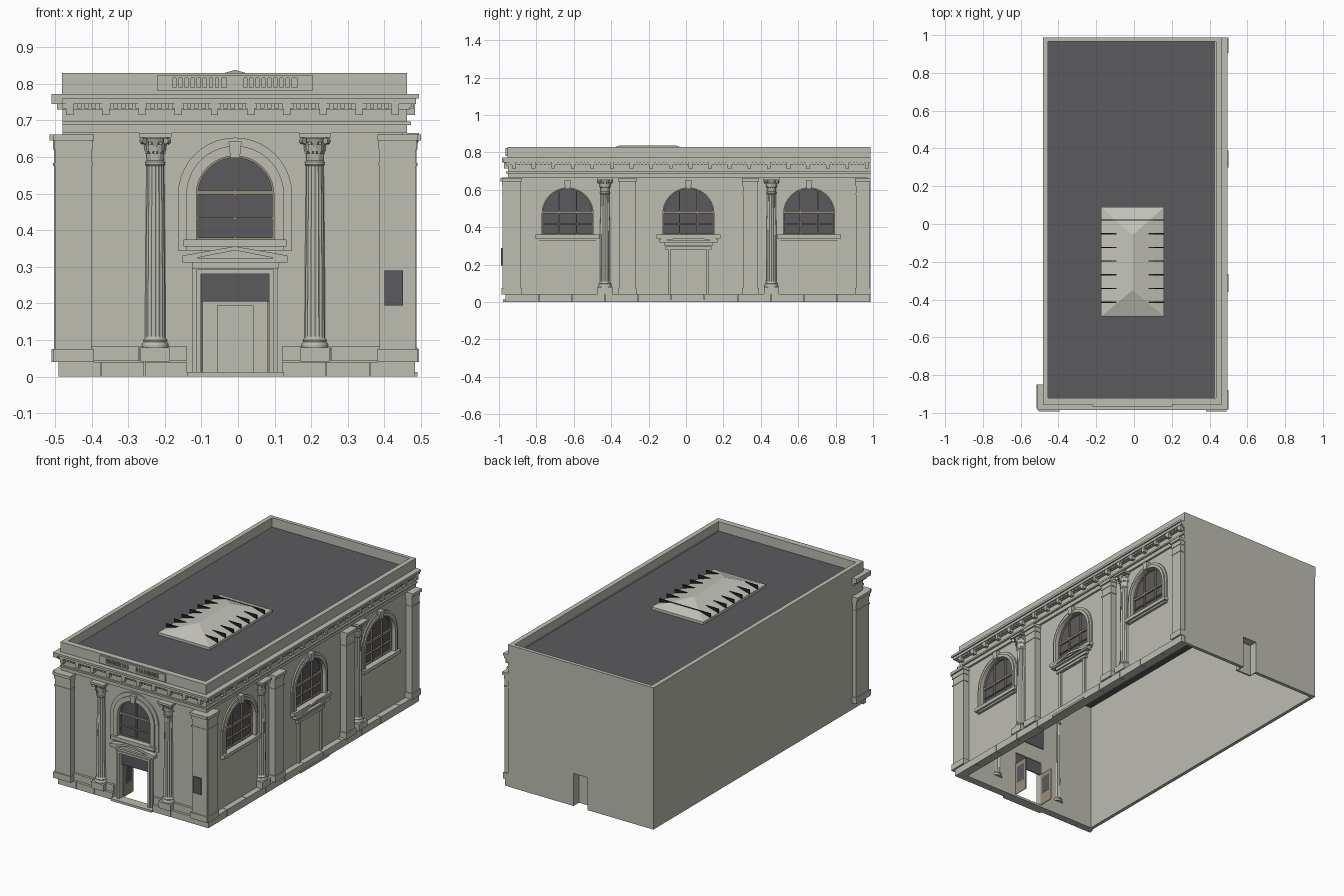
import bpy, bmesh, math
from mathutils import Matrix, Vector

cube = bpy.data.objects.get("Cube")
if cube:
    bpy.data.objects.remove(cube)


def material(name, rgb):
    m = bpy.data.materials.new(name)
    m.use_nodes = True
    m.diffuse_color = (*rgb, 1)
    m.node_tree.nodes["Principled BSDF"].inputs["Base Color"].default_value = (*rgb, 1)
    return m


STONE = material("pale stone", (0.51, 0.51, 0.45))
SLATE = material("dark slate", (0.105, 0.105, 0.113))
LIGHT = material("skylight panel", (0.55, 0.55, 0.50))
TAN = material("tan timber", (0.32, 0.27, 0.20))
BLACK = material("black metal", (0.015, 0.015, 0.015))

# Every facade uses (along, outward, height) coordinates
FRONT = Matrix(((1, 0, 0, 0), (0, -1, 0, -0.94), (0, 0, 1, 0), (0, 0, 0, 1)))
SIDE = Matrix(((0, 1, 0, 0.45), (1, 0, 0, 0), (0, 0, 1, 0), (0, 0, 0, 1)))
PLAIN = Matrix(((0, -1, 0, -0.48), (1, 0, 0, 0), (0, 0, 1, 0), (0, 0, 0, 1)))
BACK = Matrix(((1, 0, 0, 0), (0, 1, 0, 0.987), (0, 0, 1, 0), (0, 0, 0, 1)))
WORLD = Matrix.Identity(4)
MID = -0.008


def finish(bm, name, face, mat):
    bm.transform(face)
    bmesh.ops.recalc_face_normals(bm, faces=bm.faces)
    me = bpy.data.meshes.new(name)
    bm.to_mesh(me)
    bm.free()
    me.materials.append(mat)
    ob = bpy.data.objects.new(name, me)
    bpy.context.collection.objects.link(ob)
    return ob


def add_box(bm, u0, u1, d0, d1, z0, z1):
    size = Matrix.Diagonal((u1 - u0, d1 - d0, z1 - z0, 1))
    at = Matrix.Translation(((u0 + u1) / 2, (d0 + d1) / 2, (z0 + z1) / 2))
    bmesh.ops.create_cube(bm, size=1, matrix=at @ size)


def boxes(name, face, mat, *items):
    bm = bmesh.new()
    for it in items:
        add_box(bm, *it)
    return finish(bm, name, face, mat)


def prism(name, face, mat, outlines, d0, d1):
    """Extruded outline; later outlines are holes."""
    bm = bmesh.new()
    caps = ([], [])
    for pts in outlines:
        rows = [[bm.verts.new((u, d, z)) for u, z in pts] for d in (d0, d1)]
        n = len(pts)
        for i in range(n):
            j = (i + 1) % n
            bm.faces.new((rows[0][i], rows[0][j], rows[1][j], rows[1][i]))
            for k in (0, 1):
                caps[k].append(bm.edges.get((rows[k][i], rows[k][j])))
    for edges in caps:
        bmesh.ops.triangle_fill(bm, edges=edges, use_beauty=True, normal=(0, 1, 0))
    return finish(bm, name, face, mat)


def rect(u0, u1, z0, z1):
    return [(u0, z0), (u1, z0), (u1, z1), (u0, z1)]


def arch(c, half, z0, spring, n=20):
    arc = [(c + half * math.cos(math.pi * i / n), spring + half * math.sin(math.pi * i / n)) for i in range(n + 1)]
    return [(c - half, z0), (c + half, z0)] + arc


def gate(c, half, top, border, z0=0.013):
    """Door-frame outline around an opening."""
    a, b = half + border, half
    return [(c - a, z0), (c - b, z0), (c - b, top), (c + b, top), (c + b, z0), (c + a, z0),
            (c + a, top + border), (c - a, top + border)]


def window(label, face, c, half, z0, spring, trim, bars):
    prism(label + "_glass", face, SLATE, [arch(c, half + 0.004, z0 - 0.004, spring)], -0.024, -0.018)
    bits = [(c - half, c + half, -0.018, -0.008, z, z + t) for z, t in ((spring, 0.012), (z0 + 0.055, 0.005))]
    for u in bars:
        top = spring + math.sqrt(half ** 2 - u ** 2)
        bits.append((c + u - 0.003, c + u + 0.003, -0.018, -0.009, z0, top))
    boxes(label + "_glazing_bars", face, TAN, *bits)
    prism(label + "_frame", face, TAN, [arch(c, half, z0, spring), arch(c, half - 0.005, z0 + 0.005, spring)], -0.018, -0.008)
    for k, (grow, out) in enumerate(((trim, 0.008), (trim * 0.55, 0.015))):
        prism(f"{label}_surround_{k}", face, STONE,
              [arch(c, half + grow, z0 - 0.03, spring), arch(c, half, z0, spring)], 0, out)
    top = spring + half
    prism(label + "_keystone", face, STONE,
          [[(c - 0.013, top - 0.005), (c + 0.013, top - 0.005), (c + 0.018, top + 0.04), (c - 0.018, top + 0.04)]], 0, 0.025)
    boxes(label + "_sill", face, STONE, (c - half - 0.035, c + half + 0.035, -0.01, 0.026, z0 - 0.02, z0))


def pediment(label, face, c, half, z):
    boxes(label + "_cornice", face, STONE, (c - half, c + half, 0, 0.03, z, z + 0.009),
          (c - half + 0.025, c + half - 0.025, 0, 0.018, z - 0.016, z))
    tri = [(c - half, z + 0.009), (c + half, z + 0.009), (c + half, z + 0.019), (c, z + 0.044), (c - half, z + 0.019)]
    hole = [(c - half * 0.75, z + 0.012), (c + half * 0.75, z + 0.012), (c, z + 0.033)]
    prism(label + "_rake", face, STONE, [tri, hole], 0, 0.032)
    prism(label + "_tympanum", face, STONE, [hole], 0, 0.015)


def column(label, face, c):
    """Fluted engaged column with a leafy capital."""
    profile = [(0.036, 0.08), (0.036, 0.087), (0.034, 0.092), (0.031, 0.095), (0.033, 0.1), (0.028, 0.105),
               (0.028, 0.11), (0.027, 0.3), (0.024, 0.575), (0.027, 0.58), (0.027, 0.587), (0.023, 0.59),
               (0.026, 0.63), (0.035, 0.652)]
    bm = bmesh.new()
    n = 32
    rings = []
    for r, z in profile:
        fluted = 0.105 < z < 0.58
        rings.append([bm.verts.new((c + r * (0.92 if fluted and i % 2 else 1) * math.cos(2 * math.pi * i / n),
                                    r * (0.92 if fluted and i % 2 else 1) * math.sin(2 * math.pi * i / n), z))
                      for i in range(n)])
    for a, b in zip(rings, rings[1:]):
        for i in range(n):
            bm.faces.new((a[i], a[(i + 1) % n], b[(i + 1) % n], b[i]))
    bm.faces.new(rings[0])
    bm.faces.new(rings[-1])
    finish(bm, label + "_shaft", face, STONE)
    # Two tiers of curled leaves, then corner scrolls
    bm = bmesh.new()
    for tier in (0, 1):
        for i in range(8):
            turn = Matrix.Translation((c, 0, 0.59 + 0.024 * tier)) @ Matrix.Rotation(math.pi * (i + tier / 2) / 4, 4, "Z")
            rows = [[bm.verts.new(turn @ Vector((r + 0.003 * tier, s * w, z))) for s in (-1, 1)]
                    for r, z, w in ((0.024, 0, 0.008), (0.027, 0.02, 0.008), (0.034, 0.027, 0.006), (0.036, 0.02, 0.003))]
            for a, b in zip(rows, rows[1:]):
                bm.faces.new((a[0], a[1], b[1], b[0]))
    for i in range(4):
        turn = Matrix.Translation((c, 0, 0.644)) @ Matrix.Rotation(math.pi * (i + 0.5) / 2, 4, "Z")
        bmesh.ops.create_cone(bm, cap_ends=True, segments=10, radius1=0.009, radius2=0.009, depth=0.012,
                              matrix=turn @ Matrix.Translation((0.046, 0, 0)) @ Matrix.Rotation(math.pi / 2, 4, "X"))
    finish(bm, label + "_capital_leaves", face, STONE)
    boxes(label + "_abacus_and_plinth", face, STONE, (c - 0.044, c + 0.044, -0.02, 0.044, 0.653, 0.665),
          (c - 0.04, c + 0.04, 0, 0.04, 0.042, 0.08))


def pilaster(label, face, u0, u1, out):
    w = 0.006
    boxes(label, face, STONE, (u0, u1, 0, out, 0.04, 0.66),
          (u0 - w, u1 + w, 0, out + w, 0.04, 0.075), (u0 - w / 2, u1 + w / 2, 0, out + w / 2, 0.575, 0.583),
          (u0 - w / 2, u1 + w / 2, 0, out + w / 2, 0.62, 0.645), (u0 - w, u1 + w, 0, out + 2 * w, 0.645, 0.662))


# Walls with openings, open underneath
front_arch = (MID, 0.106, 0.375, 0.497)
side_arches = [(c, 0.136, 0.36, 0.474) for c in (-0.633, 0.013, 0.658)]
front_outline = [(-0.48, 0), (-0.1, 0), (-0.1, 0.28), (0.085, 0.28), (0.085, 0), (0.45, 0), (0.45, 0.78), (-0.48, 0.78)]
prism("front_wall", FRONT, STONE, [front_outline, arch(*front_arch)], -0.02, 0)
prism("side_wall", SIDE, STONE, [rect(-0.94, 0.987, 0, 0.78)] + [arch(*a) for a in side_arches], -0.02, 0)
boxes("plain_wall", PLAIN, STONE, (-0.94, 0.987, -0.02, 0, 0, 0.78))
prism("back_wall", BACK, STONE, [gate(MID, 0.045, 0.19, 0.2, 0)[1:5] + [(0.46, 0), (0.46, 0.78), (-0.48, 0.78), (-0.48, 0)]], -0.02, 0)
boxes("back_door_recess", BACK, STONE, (-0.053, 0.037, -0.06, -0.05, 0, 0.19),
      (-0.058, -0.053, -0.06, -0.02, 0, 0.19), (0.037, 0.042, -0.06, -0.02, 0, 0.19), (-0.058, 0.042, -0.06, -0.02, 0.19, 0.195))

# Roof, parapet and skylight
boxes("roof_deck", WORLD, SLATE, (-0.47, 0.445, -0.935, 0.975, 0.765, 0.775))
boxes("parapet", WORLD, STONE, (-0.481, -0.455, -0.955, 0.987, 0.765, 0.83), (0.434, 0.462, -0.955, 0.987, 0.765, 0.83),
      (-0.455, 0.434, -0.955, -0.92, 0.765, 0.83), (-0.455, 0.434, 0.966, 0.987, 0.765, 0.83))
bm = bmesh.new()
low, eave = [[bm.verts.new((x, y, z)) for x, y in rect(-0.175, 0.16, -0.49, 0.09)] for z in (0.775, 0.79)]
r0, r1 = bm.verts.new((MID, -0.35, 0.838)), bm.verts.new((MID, -0.06, 0.838))
for i in range(4):
    bm.faces.new((low[i], low[(i + 1) % 4], eave[(i + 1) % 4], eave[i]))
for f in ((eave[0], eave[1], r0), (eave[1], eave[2], r1, r0), (eave[2], eave[3], r1), (eave[3], eave[0], r0, r1)):
    bm.faces.new(f)
finish(bm, "skylight", WORLD, LIGHT)
boxes("skylight_bars", WORLD, BLACK, *[(-0.174, 0.159, y - 0.003, y + 0.003, 0.78, 0.814)
                                       for y in [-0.414 + 0.0725 * i for i in range(7)]])

# Entablature bands wrap the front and the ornate side
bands = ((0.665, 0.688, 0.012), (0.688, 0.697, 0.022), (0.697, 0.73, 0.012), (0.73, 0.737, 0.02),
         (0.745, 0.76, 0.036), (0.76, 0.772, 0.044), (0.737, 0.745, 0.024))
for label, face, lo, hi in (("front", FRONT, -0.48, 0.45), ("side", SIDE, -0.94, 0.987)):
    rows = [(lo - (d if face is SIDE else 0), hi + (d if face is FRONT else 0), 0, d, z0, z1) for z0, z1, d in bands]
    boxes(label + "_entablature", face, STONE, *rows)
    teeth = int((hi - lo) / 0.02)
    boxes(label + "_dentils", face, STONE, *[(lo + 0.02 * i, lo + 0.02 * i + 0.012, 0, 0.03, 0.733, 0.745) for i in range(teeth)])
    count = round((hi - lo) / 0.105)
    step = (hi - lo - 0.04) / count
    boxes(label + "_brackets", face, STONE, *[(lo + 0.01 + step * i, lo + 0.03 + step * i, 0, 0.034, 0.715, 0.745)
                                              for i in range(count + 1)])
boxes("cornice_return", PLAIN, STONE, (-0.984, -0.85, 0, 0.03, 0.745, 0.772), (-0.964, -0.85, 0, 0.015, 0.73, 0.745))

# Balustrade plaque
p0, p1 = MID - 0.212, MID + 0.212
grilles = [(-0.177, -0.032), (0.016, 0.161)]
prism("parapet_plaque", FRONT, STONE, [rect(p0, p1, 0.78, 0.824)] + [rect(a, b, 0.79, 0.816) for a, b in grilles], 0.014, 0.026)
boxes("plaque_balusters", FRONT, STONE, *[(a + 0.008 + 0.0165 * i, a + 0.016 + 0.0165 * i, 0.014, 0.023, 0.79, 0.816)
                                          for a, b in grilles for i in range(8)])

# Stone base in jointed blocks
bm = bmesh.new()
for lo, hi, z0, z1, d, n in ((-0.49, -0.137, 0, 0.04, 0.024, 3), (0.12, 0.482, 0, 0.04, 0.024, 3),
                             (-0.4, -0.137, 0.043, 0.082, 0.014, 2), (0.12, 0.39, 0.043, 0.082, 0.014, 2)):
    w = (hi - lo) / n
    for i in range(n):
        add_box(bm, lo + w * i, lo + w * (i + 1) - 0.002, 0, d, z0, z1)
finish(bm, "front_base_blocks", FRONT, STONE)
w = 1.951 / 11
boxes("side_base_blocks", SIDE, STONE, *[(-0.964 + w * i, -0.964 + w * (i + 1) - 0.003, 0, 0.033, 0, 0.042) for i in range(11)])
boxes("front_step", FRONT, STONE, (-0.14, 0.125, -0.02, 0.038, 0, 0.013))
boxes("side_step", SIDE, STONE, (-0.12, 0.146, 0, 0.04, 0, 0.012))

# Pilasters and columns
pilaster("front_left_pilaster", FRONT, 0.387, 0.485, 0.04)
pilaster("front_right_pilaster", FRONT, -0.5, -0.4, 0.04)
pilaster("corner_return_pilaster", PLAIN, -0.97, -0.855, 0.023)
for i, (a, b) in enumerate(((-0.975, -0.885), (-0.355, -0.27), (0.305, 0.383), (0.91, 0.981))):
    pilaster(f"side_pilaster_{i}", SIDE, a, b, 0.038)
for i, s in enumerate((-1, 1)):
    column(f"front_column_{i}", FRONT, MID + s * 0.218)
    column(f"side_column_{i}", SIDE, 0.012 + s * 0.445)
boxes("notice_board", FRONT, SLATE, (0.4, 0.451, 0.04, 0.048, 0.195, 0.29))

# Windows
window("front_window", FRONT, *front_arch, 0.05, (0,))
for i, a in enumerate(side_arches):
    window(f"side_window_{i}", SIDE, *a, 0.03, (-0.047, 0.047))

# Entrance and blind side doorway
for k, (border, out) in enumerate(((0.036, 0.01), (0.018, 0.018))):
    prism(f"entrance_frame_{k}", FRONT, STONE, [gate(MID, 0.0925, 0.28, border * 0.7)], 0, out)
pediment("entrance_pediment", FRONT, MID, 0.143, 0.312)
boxes("entrance_transom", FRONT, SLATE, (-0.1, 0.085, -0.016, -0.01, 0.205, 0.28))
for i, x in enumerate((-0.1, 0.081)):
    boxes(f"open_door_leaf_{i}", FRONT, TAN, (x, x + 0.004, -0.11, -0.02, 0.01, 0.205))
    boxes(f"door_leaf_glass_{i}", FRONT, SLATE, (x - 0.001, x + 0.005, -0.095, -0.035, 0.08, 0.18))
prism("blind_door_frame", SIDE, STONE, [gate(0.013, 0.096, 0.28, 0.014)], 0, 0.012)
boxes("blind_door_header", SIDE, STONE, (-0.11, 0.136, 0, 0.018, 0.281, 0.296))
pediment("blind_door_pediment", SIDE, 0.013, 0.155, 0.318)
